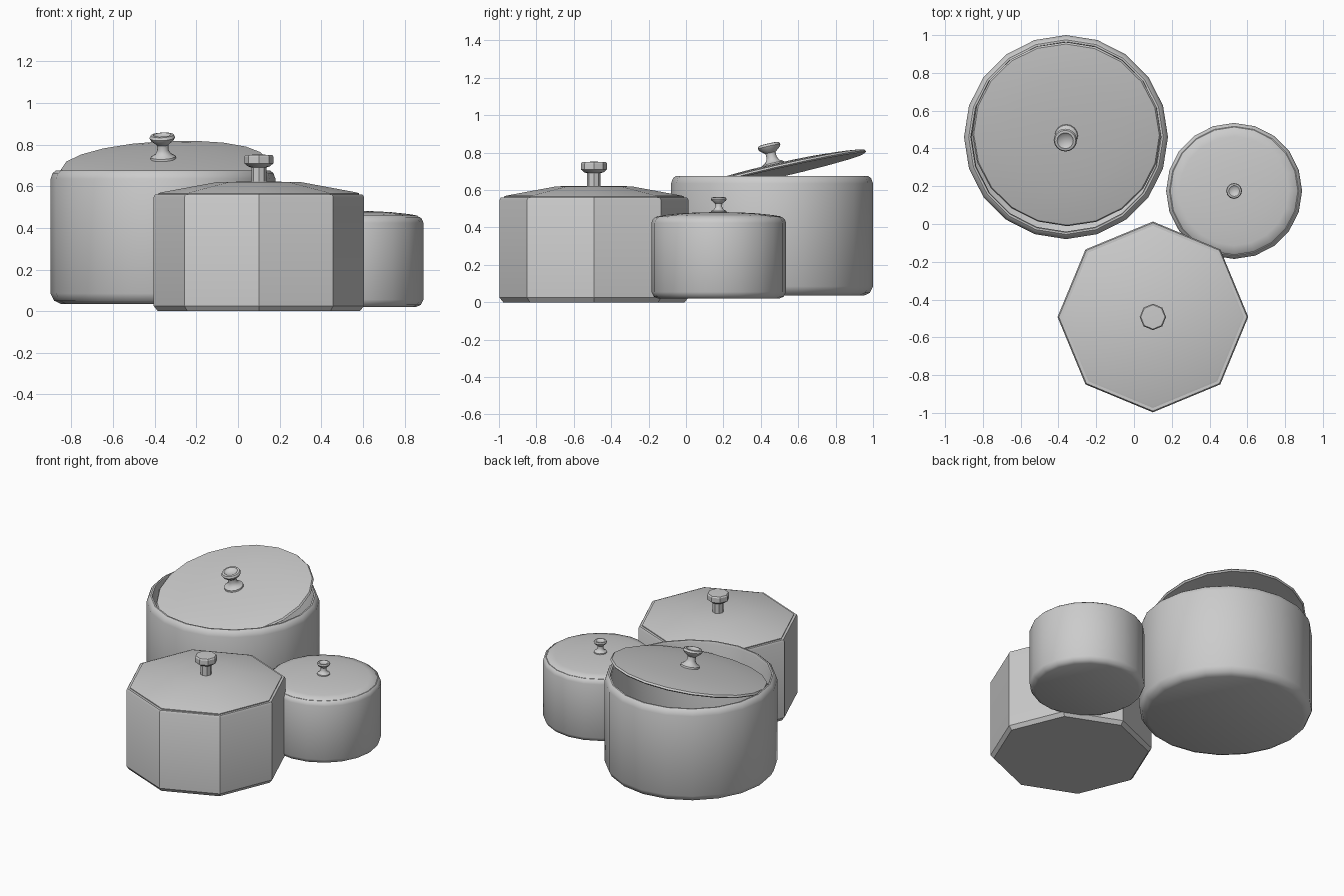
import bpy, bmesh, math
from mathutils import Vector

if "Cube" in bpy.data.objects:
    bpy.data.objects.remove(bpy.data.objects["Cube"])


def lathe(name, profile, sides, loc, up=(0, 0, 1), angle=40):
    """Revolve (radius, height) points around the local z axis."""
    bm = bmesh.new()
    rings = []
    for r, z in profile:
        if r == 0:
            rings.append([bm.verts.new((0, 0, z))])
        else:
            rings.append([bm.verts.new((r * math.cos(2 * math.pi * i / sides),
                                        r * math.sin(2 * math.pi * i / sides), z))
                          for i in range(sides)])
    for a, b in zip(rings, rings[1:]):
        for i in range(sides):
            j = (i + 1) % sides
            quad = [a[i % len(a)], a[j % len(a)], b[j % len(b)], b[i % len(b)]]
            bm.faces.new(list(dict.fromkeys(quad)))
    bmesh.ops.recalc_face_normals(bm, faces=bm.faces)
    me = bpy.data.meshes.new(name)
    bm.to_mesh(me)
    bm.free()
    ob = bpy.data.objects.new(name, me)
    bpy.context.collection.objects.link(ob)
    ob.location = loc
    ob.rotation_mode = 'QUATERNION'
    ob.rotation_quaternion = Vector((0, 0, 1)).rotation_difference(Vector(up).normalized())
    bpy.ops.object.select_all(action='DESELECT')
    ob.select_set(True)
    bpy.context.view_layer.objects.active = ob
    bpy.ops.object.shade_smooth_by_angle(angle=math.radians(angle))
    return ob


def pot_profile(r, z0, z1, wall, b):
    """Hollow pot with rounded foot and rounded rim."""
    ri = r - wall
    return [(0, z0), (r - b, z0), (r - b * .35, z0 + b * .3), (r, z0 + b),
            (r, z1 - b * .8), (r - b * .2, z1 - b * .25), (r - b * .5, z1),
            (ri + .005, z1), (ri, z1 - .015), (ri, z0 + b + .02),
            (ri - b * .6, z0 + .045), (0, z0 + .045)]


def lid_profile(r, t, dome):
    """Shallow domed disc."""
    return [(0, dome - t), (r * .6, dome * .65 - t), (r - .01, -t), (r, -t * .5),
            (r - .008, .003), (r * .85, dome * .4), (r * .6, dome * .75),
            (r * .3, dome * .95), (0, dome)]


def knob_profile(s):
    """Flared foot, thin neck, dished mushroom top."""
    return [(k * s, h * s) for k, h in
            [(0, -.01), (.063, -.01), (.06, .012), (.038, .024), (.027, .045), (.028, .07),
             (.055, .092), (.062, .105), (.056, .118), (.043, .12), (.032, .11), (0, .107)]]


# large round pot, with its lid slipped partly inside
big = Vector((-.36, .46, 0))
lathe("large_pot", pot_profile(.54, .035, .675, .04, .05), 20, big)
tilt = Vector((-.05, -.23, 1)).normalized()
lid_at = Vector((-.357, .474, .703))
lathe("large_lid", lid_profile(.5, .016, .03), 20, lid_at, tilt)
lathe("large_knob", knob_profile(1), 16, lid_at + tilt * .028, tilt)

# small round pot
small = Vector((.53, .175, 0))
lathe("small_pot", pot_profile(.36, .02, .452, .028, .035), 20, small)
lathe("small_lid", lid_profile(.34, .012, .026), 20, small + Vector((0, 0, .456)))
lathe("small_knob", knob_profile(.68), 12, small + Vector((0, 0, .48)))

# octagonal pot with faceted lid and knob
octo = Vector((.1, -.492, 0))
lathe("octagonal_pot",
      [(0, 0), (.485, 0), (.505, .025), (.505, .548), (.498, .56), (.474, .56),
       (.468, .55), (.468, .06), (.45, .045), (0, .045)], 8, octo, angle=30)
lathe("octagonal_lid",
      [(0, .60), (.2, .60), (.46, .552), (.482, .553), (.482, .566),
       (.47, .57), (.2, .62), (0, .623)], 8, octo, angle=30)
lathe("octagonal_knob",
      [(0, .61), (.036, .61), (.036, .69), (.052, .695), (.07, .71), (.07, .742),
       (.064, .75), (0, .752)], 8, octo, angle=30)
